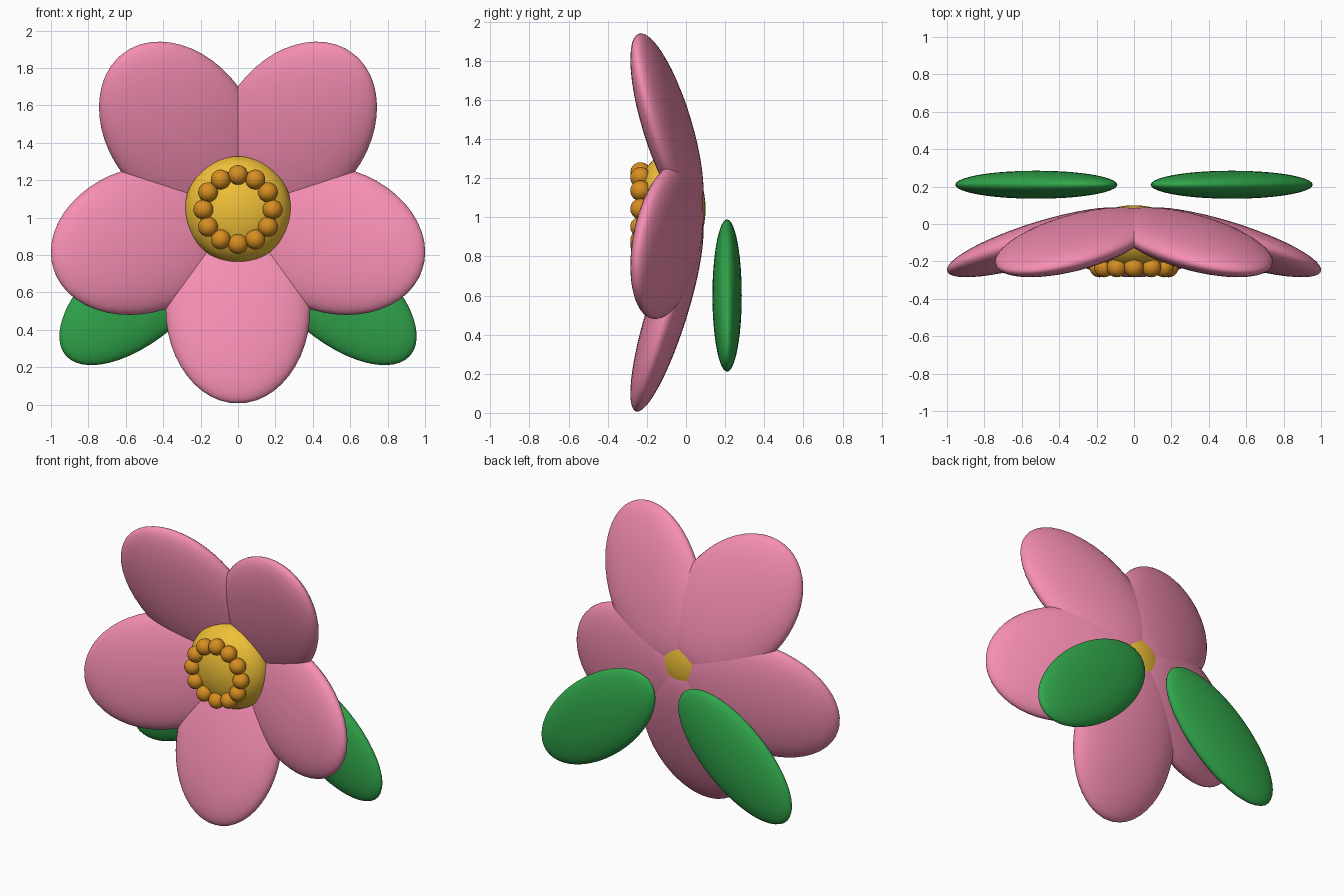
import bpy
from math import radians
from mathutils import Matrix

if "Cube" in bpy.data.objects:
    bpy.data.objects.remove(bpy.data.objects["Cube"])


def material(name, color):
    m = bpy.data.materials.new(name)
    m.diffuse_color = (*color, 1)
    m.use_nodes = True
    m.node_tree.nodes["Principled BSDF"].inputs["Base Color"].default_value = m.diffuse_color
    return m


PINK = material("pink", (0.92, 0.27, 0.45))
YELLOW = material("yellow", (0.87, 0.53, 0.04))
ORANGE = material("orange", (0.68, 0.27, 0.015))
GREEN = material("green", (0.03, 0.38, 0.07))


def ellipsoid(name, size, frame, mat, segments=40, rings=24):
    """Smooth ellipsoid with half-sizes `size`, placed by the matrix `frame`."""
    bpy.ops.mesh.primitive_uv_sphere_add(segments=segments, ring_count=rings, radius=1)
    ob = bpy.context.object
    ob.name = name
    ob.data.transform(Matrix.Diagonal((*size, 1)))
    ob.matrix_world = frame
    ob.data.materials.append(mat)
    bpy.ops.object.shade_smooth()
    return ob


def move(x, y, z):
    return Matrix.Translation((x, y, z))


def turn(degrees, axis):
    return Matrix.Rotation(radians(degrees), 4, axis)


HUB = move(0, 0, 1.043)

# Five petals, cupped towards the front, one pointing straight down
for i in range(5):
    frame = HUB @ turn(180 + 72 * i, 'Y') @ move(0, -0.0975, 0.53) @ turn(17.4, 'X')
    ellipsoid(f"petal_{i + 1}", (0.387, 0.104, 0.53), frame, PINK)

# Flower centre
ellipsoid("flower_centre", (0.285, 0.18, 0.285), HUB @ move(0, -0.08, 0), YELLOW)

# Ring of stamens
for i in range(12):
    frame = HUB @ turn(30 * i, 'Y') @ move(0, -0.232, 0.185)
    ellipsoid(f"stamen_{i + 1}", (0.053,) * 3, frame, ORANGE, 24, 14)

# Pair of leaves behind the petals
for side, x, angle in (("right", 0.5225, 40), ("left", -0.5225, 140)):
    frame = move(x, 0.21, 0.6) @ turn(angle, 'Y')
    ellipsoid(f"leaf_{side}", (0.5225, 0.075, 0.257), frame, GREEN)
